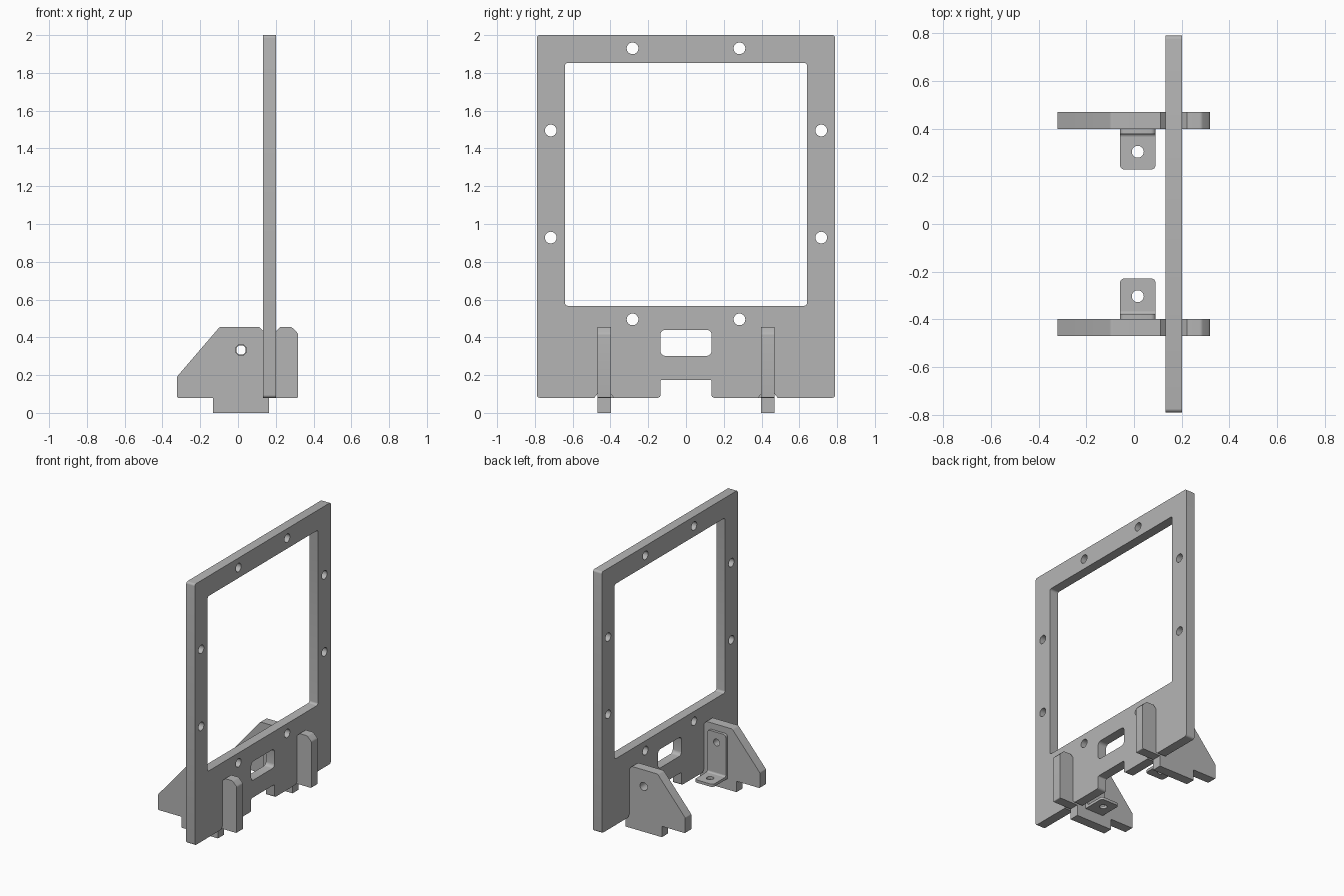
import bpy
import bmesh
from math import cos, sin, pi, tan
from mathutils import Vector

cube = bpy.data.objects.get("Cube")
if cube:
    bpy.data.objects.remove(cube)

grey = bpy.data.materials.new("plain grey")
grey.use_nodes = True
colour = (0.46, 0.46, 0.46, 1)
grey.diffuse_color = colour
grey.node_tree.nodes["Principled BSDF"].inputs["Base Color"].default_value = colour


def rounded(points, steps=4):
    """Outline from (u, v, corner radius) points."""
    out = []
    for i, (u, v, r) in enumerate(points):
        p = Vector((u, v))
        if not r:
            out.append(p)
            continue
        a = (Vector(points[i - 1][:2]) - p).normalized()
        b = (Vector(points[(i + 1) % len(points)][:2]) - p).normalized()
        half = a.angle(b) / 2
        start, end = p + a * r / tan(half), p + b * r / tan(half)
        centre = p + (a + b).normalized() * r / sin(half)
        for k in range(steps + 1):
            d = start.lerp(end, k / steps) - centre
            out.append(centre + d.normalized() * r)
    return out


def rect(u0, u1, v0, v1, r):
    return rounded([(u0, v0, r), (u1, v0, r), (u1, v1, r), (u0, v1, r)])


def circle(u, v, r, n=32):
    return [Vector((u + r * cos(2 * pi * k / n), v + r * sin(2 * pi * k / n)))
            for k in range(n)]


def add_prism(bm, loops, axis, low, high):
    """Extrude an outline with holes along the given axis."""
    place = {"x": lambda p: (low, p.x, p.y),
             "y": lambda p: (p.x, low, p.y),
             "z": lambda p: (p.x, p.y, low)}[axis]
    edges = []
    for loop in loops:
        verts = [bm.verts.new(place(p)) for p in loop]
        edges += [bm.edges.new((verts[i - 1], verts[i])) for i in range(len(verts))]
    filled = bmesh.ops.triangle_fill(bm, edges=edges, use_beauty=True)
    faces = [g for g in filled["geom"] if isinstance(g, bmesh.types.BMFace)]
    grown = bmesh.ops.extrude_face_region(bm, geom=faces, use_keep_orig=True)
    top = [g for g in grown["geom"] if isinstance(g, bmesh.types.BMVert)]
    shift = Vector([(high - low) * (axis == a) for a in "xyz"])
    bmesh.ops.translate(bm, verts=top, vec=shift)


def finish(name, bm):
    bmesh.ops.recalc_face_normals(bm, faces=bm.faces)
    mesh = bpy.data.meshes.new(name)
    bm.to_mesh(mesh)
    bm.free()
    mesh.materials.append(grey)
    obj = bpy.data.objects.new(name, mesh)
    bpy.context.collection.objects.link(obj)
    bpy.ops.object.select_all(action="DESELECT")
    obj.select_set(True)
    bpy.context.view_layer.objects.active = obj
    bpy.ops.object.shade_smooth_by_angle()


# Shared dimensions: panel faces, plate faces, cross-lap height, underside
PX0, PX1 = 0.132, 0.202
IN, OUT = 0.398, 0.469
LAP, BASE = 0.27, 0.08

# Upright frame panel, slotted from below for the side plates
half = [(0.135, 0.175, 0.008), (0.135, BASE, 0.015),
        (IN - 0.016, BASE, 0), (IN, BASE + 0.02, 0), (IN, LAP, 0),
        (OUT, LAP, 0), (OUT, BASE + 0.02, 0), (OUT + 0.016, BASE, 0),
        (0.79, BASE, 0.015), (0.79, 2.0, 0.015)]
outline = half + [(-u, v, r) for u, v, r in reversed(half)]
loops = [rounded(outline),
         rect(-0.641, 0.641, 0.567, 1.853, 0.015),
         rect(-0.135, 0.135, 0.302, 0.44, 0.025)]
for s in (-1, 1):
    for y, z in ((0.283, 1.93), (0.716, 1.495), (0.716, 0.928), (0.283, 0.495)):
        loops.append(circle(s * y, z, 0.031))
bm = bmesh.new()
add_prism(bm, loops, "x", PX0, PX1)
finish("frame_panel", bm)

# Side plate outline, slotted from above for the panel
TOP = 0.455
plate = rounded([(-0.322, BASE, 0.006), (-0.322, 0.193, 0.012), (-0.097, TOP, 0.02),
                 (PX0 - 0.021, TOP, 0), (PX0, TOP - 0.021, 0), (PX0, LAP, 0),
                 (PX1, LAP, 0), (PX1, TOP - 0.021, 0), (PX1 + 0.021, TOP, 0),
                 (0.283, TOP, 0.02), (0.318, 0.42, 0.02), (0.318, BASE, 0.006),
                 (0.165, BASE, 0), (0.165, 0, 0), (-0.132, 0, 0), (-0.132, BASE, 0)])

# Angle bracket: base flange, upright flange and inner fillet
BX0, BX1, MID = -0.059, 0.091, 0.016
THICK, FILLET = 0.02, 0.012

for s, side in ((1, "back"), (-1, "front")):
    bm = bmesh.new()
    add_prism(bm, [plate, circle(MID, 0.333, 0.03)], "y", s * IN, s * OUT)
    finish(side + "_side_plate", bm)

    bm = bmesh.new()
    flange = rounded([(BX0, s * IN, 0), (BX1, s * IN, 0),
                      (BX1, s * 0.228, 0.02), (BX0, s * 0.228, 0.02)])
    add_prism(bm, [flange, circle(MID, s * 0.303, 0.025)], "z", BASE, BASE + THICK)
    upright = rounded([(BX0, BASE + THICK, 0), (BX1, BASE + THICK, 0),
                       (BX1, 0.408, 0.02), (BX0, 0.408, 0.02)])
    add_prism(bm, [upright, circle(MID, 0.333, 0.025)], "y", s * (IN - THICK), s * IN)
    y, z = IN - THICK, BASE + THICK
    fillet = [Vector((s * y, z))]
    for k in range(6):
        a = k * pi / 10
        fillet.append(Vector((s * (y - FILLET + FILLET * sin(a)),
                              z + FILLET - FILLET * cos(a))))
    add_prism(bm, [fillet], "x", BX0, BX1)
    finish(side + "_angle_bracket", bm)
